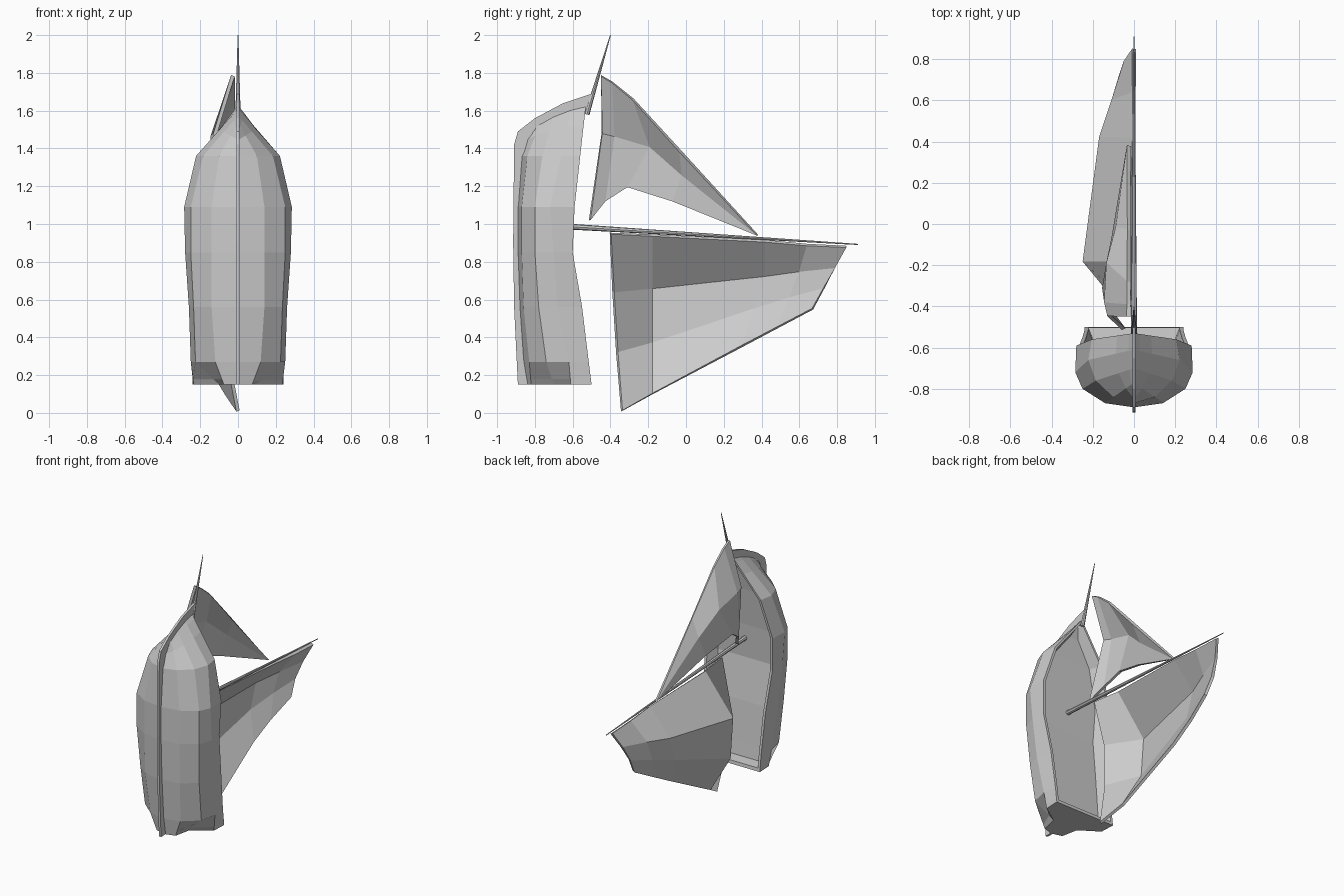
import bpy, bmesh
from mathutils import Vector

cube = bpy.data.objects.get("Cube")
if cube:
    bpy.data.objects.remove(cube)

grey = bpy.data.materials.new("plain_grey")
grey.use_nodes = True
COLOUR = (0.6, 0.6, 0.6, 1)
grey.diffuse_color = COLOUR
grey.node_tree.nodes["Principled BSDF"].inputs["Base Color"].default_value = COLOUR


def finish(name, bm):
    bmesh.ops.remove_doubles(bm, verts=bm.verts, dist=0.0005)
    bmesh.ops.recalc_face_normals(bm, faces=bm.faces)
    mesh = bpy.data.meshes.new(name)
    bm.to_mesh(mesh)
    bm.free()
    mesh.materials.append(grey)
    obj = bpy.data.objects.new(name, mesh)
    bpy.context.collection.objects.link(obj)
    return obj


def loft(bm, rows, closed=False):
    """Skin a list of equally long point rows with quads."""
    grid = [[bm.verts.new(p) for p in row] for row in rows]
    n = len(grid[0])
    for a, b in zip(grid, grid[1:]):
        for i in range(n if closed else n - 1):
            j = (i + 1) % n
            bm.faces.new((a[i], a[j], b[j], b[i]))
    return grid


# Hull: half sections (x, y) from the bottom centre up to the sheer
def section(z, *pts):
    return [Vector((x, y, z)) for x, y in pts]


stern = section(0.15, (0, -.84), (.075, -.82), (.10, -.70), (.235, -.61), (.24, -.50))
aft = section(0.27, (0, -.86), (.12, -.83), (.225, -.74), (.25, -.62), (.24, -.515))
bow = [Vector((0, y, z)) for y, z in
       ((-.83, 1.50), (-.77, 1.54), (-.70, 1.575), (-.61, 1.61), (-.53, 1.63))]
shoulder = section(1.36, (0, -.87), (.10, -.84), (.185, -.76), (.222, -.66), (.205, -.56))


def blend(a, b, t):
    return [p.lerp(q, t) for p, q in zip(a, b)]


# Each station is paired with the depth of the deck below the rim
stations = [
    (stern, 0),
    (blend(stern, aft, .2), 0),
    (blend(stern, aft, .25), .08),
    (aft, .08),
    (section(0.56, (0, -.88), (.14, -.86), (.235, -.78), (.26, -.68), (.25, -.55)), .08),
    (section(0.85, (0, -.89), (.14, -.87), (.25, -.80), (.28, -.70), (.27, -.60)), .08),
    (section(1.09, (0, -.89), (.14, -.87), (.25, -.80), (.285, -.72), (.28, -.59)), .08),
    (shoulder, .08),
    (blend(shoulder, bow, .6), .07),
    (blend(shoulder, bow, .88), .04),
    (bow, 0),
]


def ring(half, depth):
    sheer = half[-1]
    rim = Vector((max(sheer.x - .018, 0), sheer.y, sheer.z))
    edge = Vector((max(rim.x - .4 * depth, 0), rim.y - depth, rim.z))
    centre = Vector((0, edge.y, edge.z))
    side = half + [rim, edge]
    mirrored = [Vector((-p.x, p.y, p.z)) for p in reversed(side[1:])]
    return side + [centre] + mirrored


bm = bmesh.new()
grid = loft(bm, [ring(*s) for s in stations], closed=True)
bm.faces.new(grid[0])
bmesh.ops.dissolve_degenerate(bm, edges=bm.edges, dist=0.0005)
finish("hull", bm)

# Keel and stem: a thin bar that follows the hull's centre line
outer = [(-.89, .15), (-.91, .56), (-.915, .9), (-.91, 1.42), (-.89, 1.49),
         (-.80, 1.56), (-.65, 1.64), (-.50, 1.69)]
inner = [(-.80, .15), (-.86, .56), (-.87, .9), (-.85, 1.36), (-.81, 1.49),
         (-.75, 1.53), (-.61, 1.60), (-.53, 1.60)]
bm = bmesh.new()
loft(bm, [[(x, y, z) for x, (y, z) in zip((-.008, .008, .008, -.008), (o, o, i, i))]
          for o, i in zip(outer, inner)], closed=True)
bmesh.ops.holes_fill(bm, edges=bm.edges)
finish("keel", bm)


# Spars: tapered poles
def spar(name, start, end, r1, r2):
    start, end = Vector(start), Vector(end)
    axis = end - start
    bm = bmesh.new()
    bmesh.ops.create_cone(bm, cap_ends=True, segments=8, radius1=r1, radius2=r2,
                          depth=axis.length)
    turn = axis.to_track_quat('Z', 'Y').to_matrix()
    bmesh.ops.rotate(bm, verts=bm.verts, matrix=turn)
    bmesh.ops.translate(bm, verts=bm.verts, vec=(start + end) / 2)
    finish(name, bm)


spar("mast", (0, -.68, .99), (0, .91, .892), .016, .003)
spar("bowsprit", (0, -.525, 1.58), (0, -.40, 2.0), .014, .002)


# Sails: panelled sheets with a little thickness
def sail(name, rows):
    bm = bmesh.new()
    loft(bm, rows)
    obj = finish(name, bm)
    thick = obj.modifiers.new("thickness", 'SOLIDIFY')
    thick.thickness = .02
    thick.offset = 0


sail("mainsail", [
    [(0, -.40, .95), (-.02, -.18, .94), (0, .42, .91), (0, .64, .89), (0, .85, .88)],
    [(-.07, -.385, .64), (-.24, -.18, .66), (-.16, .42, .725), (-.10, .60, .75), (-.04, .79, .77)],
    [(-.06, -.365, .32), (-.22, -.18, .37), (-.16, .36, .55), (-.11, .55, .61), (-.06, .73, .66)],
    [(0, -.34, .01), (-.06, -.18, .10), (-.09, .30, .355), (-.08, .48, .45), (-.05, .67, .55)],
])
sail("jib", [
    [(-.027, -.45, 1.785), (-.025, -.39, 1.75), (-.025, -.28, 1.66), (-.025, -.03, 1.385), (-.025, .38, .94)],
    [(-.12, -.445, 1.48), (-.135, -.38, 1.465), (-.125, -.19, 1.41), (-.08, -.02, 1.26), (-.025, .38, .94)],
    [(-.05, -.51, 1.02), (-.11, -.43, 1.12), (-.145, -.31, 1.195), (-.10, -.07, 1.12), (-.025, .38, .94)],
])
